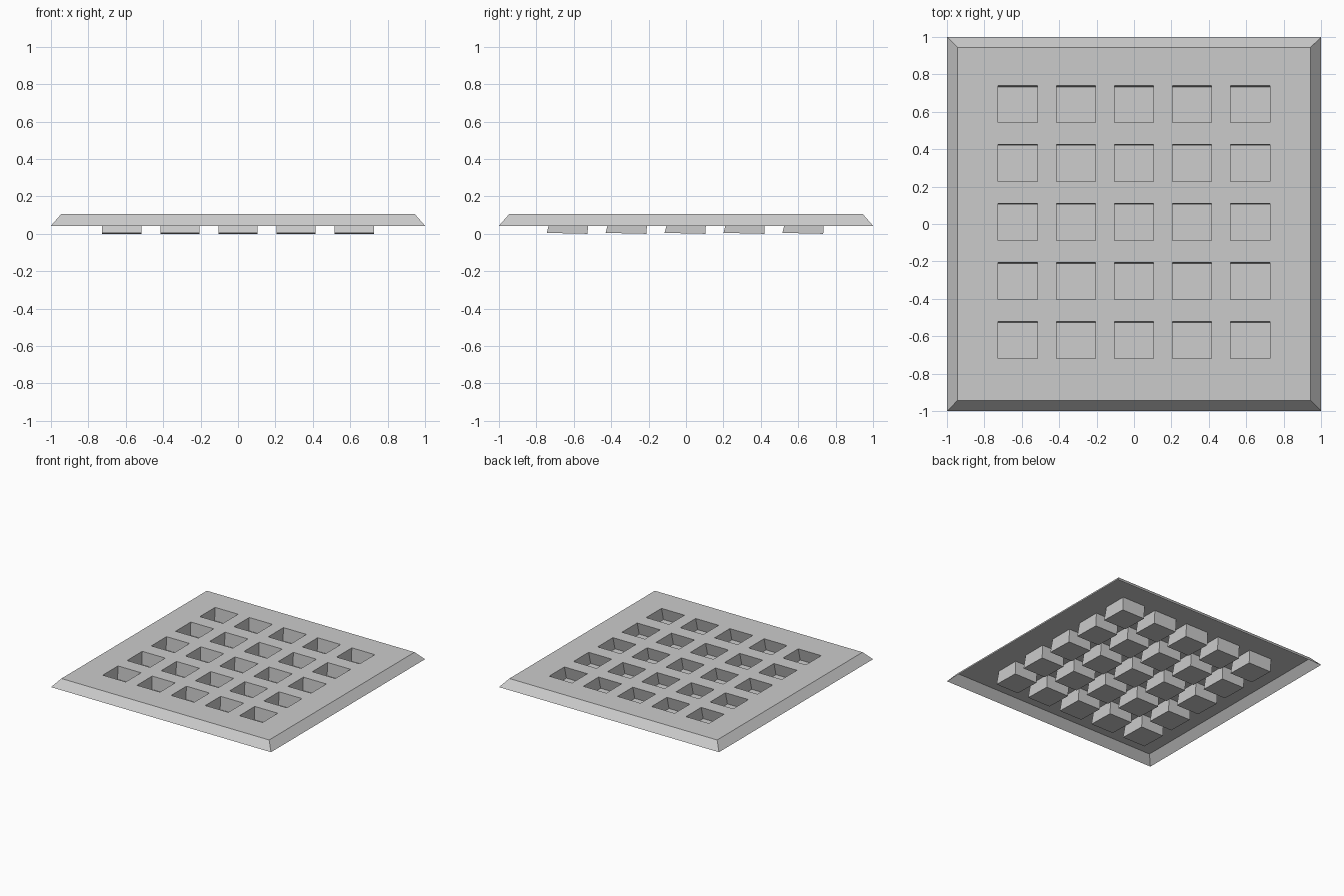
import bpy, bmesh

if "Cube" in bpy.data.objects:
    bpy.data.objects.remove(bpy.data.objects["Cube"])

TOP, RIM = 0.107, 0.043      # heights of the top sheet and its lower rim
EDGE = 0.944                 # half size of the flat top
N = 5

# grid lines: plate edges plus both sides of every pocket
def lines(centre, pitch, half):
    out = [-EDGE]
    for i in range(N):
        c = centre + (i - (N - 1) / 2) * pitch
        out += [c - half, c + half]
    return out + [EDGE]

xs = lines(0.0, 0.3108, 0.1045)
ys = lines(0.0105, 0.315, 0.099)

bm = bmesh.new()
grid = [[bm.verts.new((x, y, TOP)) for y in ys] for x in xs]
pockets = []

# flat top sheet
for i in range(len(xs) - 1):
    for j in range(len(ys) - 1):
        f = bm.faces.new((grid[i][j], grid[i + 1][j], grid[i + 1][j + 1], grid[i][j + 1]))
        if i % 2 and j % 2:
            pockets.append(f)

# sloping rim, open underneath
border = [e for e in bm.edges if e.is_boundary]
rim = bmesh.ops.extrude_edge_only(bm, edges=border)["geom"]
for v in rim:
    if isinstance(v, bmesh.types.BMVert):
        v.co.x /= EDGE
        v.co.y /= EDGE
        v.co.z = RIM

# sunken pockets: front wall undercut, floor slightly tilted
for f in bmesh.ops.extrude_discrete_faces(bm, faces=pockets)["faces"]:
    mid = f.calc_center_median().y
    for v in f.verts:
        front = v.co.y < mid
        v.co.y -= 0.026 if front else 0.006
        v.co.z = 0.005 if front else 0.0

bmesh.ops.recalc_face_normals(bm, faces=bm.faces)
bm.normal_update()
if max(bm.faces, key=lambda f: f.calc_center_median().z).normal.z < 0:
    bmesh.ops.reverse_faces(bm, faces=bm.faces)

mesh = bpy.data.meshes.new("pocketed_plate")
bm.to_mesh(mesh)
bm.free()
bpy.context.collection.objects.link(bpy.data.objects.new("pocketed_plate", mesh))
